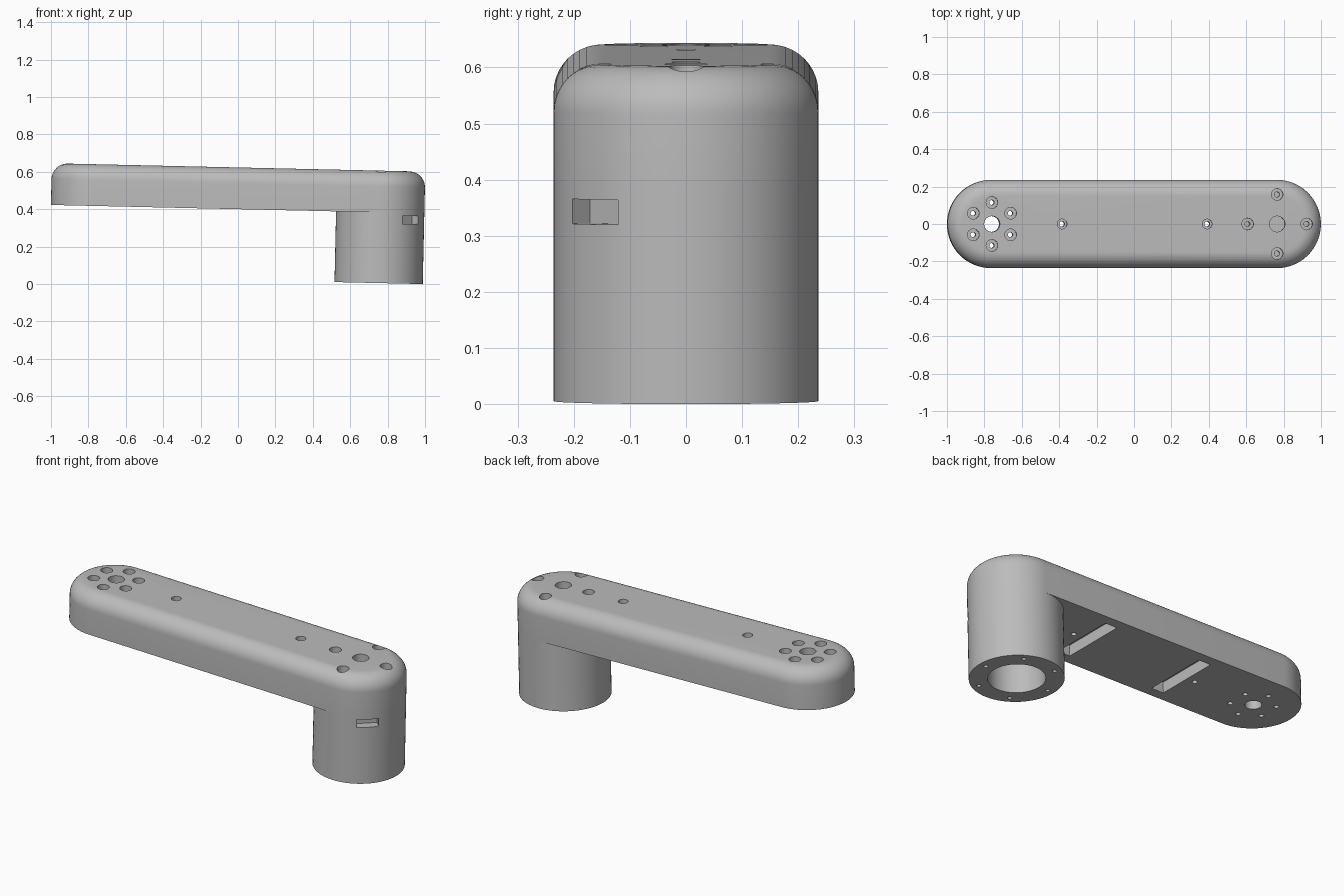
import bpy, bmesh
from math import sin, cos, pi, radians
from mathutils import Matrix, Vector

cube = bpy.data.objects.get("Cube")
if cube:
    bpy.data.objects.remove(cube, do_unlink=True)

R = 0.236                      # outer radius of arm ends and post
XL, XR = -0.773, 0.752         # axes of the two ends
SEAM, TOP = 0.378, 0.601       # underside and top of the arm
FILLET = 0.085
TILT = Matrix.Translation((0, 0, 0.0222)) @ Matrix.Rotation(0.0225, 4, 'Y')

grey = bpy.data.materials.new("plain grey")
grey.use_nodes = True
grey.diffuse_color = (0.5, 0.5, 0.5, 1)
grey.node_tree.nodes["Principled BSDF"].inputs["Base Color"].default_value = (0.5, 0.5, 0.5, 1)


def make_object(name, bm):
    bmesh.ops.recalc_face_normals(bm, faces=bm.faces)
    mesh = bpy.data.meshes.new(name)
    bm.to_mesh(mesh)
    bm.free()
    mesh.materials.append(grey)
    obj = bpy.data.objects.new(name, mesh)
    bpy.context.collection.objects.link(obj)
    return obj


def loft(name, rings):
    """Closed solid through a stack of matching point rings."""
    bm = bmesh.new()
    loops = [[bm.verts.new(p) for p in ring] for ring in rings]
    n = len(loops[0])
    for a, b in zip(loops, loops[1:]):
        for i in range(n):
            j = (i + 1) % n
            bm.faces.new((a[i], a[j], b[j], b[i]))
    bm.faces.new(loops[0][::-1])
    bm.faces.new(loops[-1])
    return make_object(name, bm)


def circle(x, y, r, z, n):
    return [(x + r * cos(2 * pi * i / n), y + r * sin(2 * pi * i / n), z) for i in range(n)]


def stadium(r, z, n=32):
    right = [(XR + r * cos(a), r * sin(a), z) for a in (pi * i / n - pi / 2 for i in range(n + 1))]
    left = [(XL + r * cos(a), r * sin(a), z) for a in (pi * i / n + pi / 2 for i in range(n + 1))]
    return right + left


def drill(x, y, steps, n=24):
    """Stepped round cutter; steps are (radius, height) from the bottom up."""
    return loft("cutter", [circle(x, y, r, z, n) for r, z in steps])


def block(size, matrix):
    bm = bmesh.new()
    bmesh.ops.create_cube(bm, size=1)
    bmesh.ops.scale(bm, vec=size, verts=bm.verts)
    bm.transform(matrix)
    return make_object("cutter", bm)


def cut(obj, cutters):
    bpy.context.view_layer.objects.active = obj
    for c in cutters:
        mod = obj.modifiers.new("cut", 'BOOLEAN')
        mod.operation = 'DIFFERENCE'
        mod.solver = 'EXACT'
        mod.object = c
        bpy.ops.object.modifier_apply(modifier=mod.name)
        bpy.data.objects.remove(c, do_unlink=True)


def finish(obj):
    obj.data.transform(TILT)
    bpy.ops.object.select_all(action='DESELECT')
    obj.select_set(True)
    bpy.context.view_layer.objects.active = obj
    bpy.ops.object.shade_smooth_by_angle(angle=radians(30))


# Arm: rounded bar with a filleted top edge
rings = [stadium(R, SEAM)]
for k in range(11):
    a = k / 10 * pi / 2
    rings.append(stadium(R - FILLET * (1 - cos(a)), TOP - FILLET * (1 - sin(a))))
arm = loft("arm", rings)

LOW, HIGH = SEAM - 0.05, TOP + 0.05


def counterbore(x, y, shaft, head, depth, low=LOW):
    z = TOP - depth
    return drill(x, y, [(shaft, low), (shaft, z), (head, z), (head, HIGH)])


holes = [drill(XL, 0, [(0.042, LOW), (0.042, HIGH)], 32),
         drill(XR, 0, [(0.042, TOP - 0.06), (0.042, HIGH)], 32)]
# Six screw holes around the free end
for i in range(6):
    a = pi / 6 + i * pi / 3
    holes.append(counterbore(XL + 0.115 * cos(a), 0.115 * sin(a), 0.013, 0.031, 0.06))
# Four screw holes over the post
for i in range(4):
    a = i * pi / 2
    holes.append(counterbore(XR + 0.158 * cos(a), 0.158 * sin(a), 0.014, 0.031, 0.06, SEAM + 0.02))
# Middle through holes and the underside slots
for s in (-1, 1):
    holes.append(counterbore(-0.01 + s * 0.388, 0, 0.014, 0.026, 0.04))
    holes.append(block((0.075, 0.36, 0.12), Matrix.Translation((-0.01 + s * 0.3, 0, SEAM))))
cut(arm, holes)
finish(arm)

# Post: hollow cylinder under one end
post = drill(XR, 0, [(R, 0), (R, SEAM)], 64)
post.name = post.data.name = "post"
holes = [drill(XR, 0, [(0.143, -0.05), (0.143, SEAM - 0.04)], 48)]
# Screw holes in the lower rim
for i in range(6):
    a = i * pi / 3
    holes.append(drill(XR + 0.198 * cos(a), 0.198 * sin(a), [(0.011, -0.05), (0.011, 0.1)], 16))
# Side pockets near the top
for deg in (-45, -135, 135):
    turn = Matrix.Translation((XR, 0, 0)) @ Matrix.Rotation(radians(deg), 4, 'Z')
    holes.append(block((0.12, 0.115, 0.044), turn @ Matrix.Translation((0.245, 0, 0.341))))
cut(post, holes)
finish(post)
